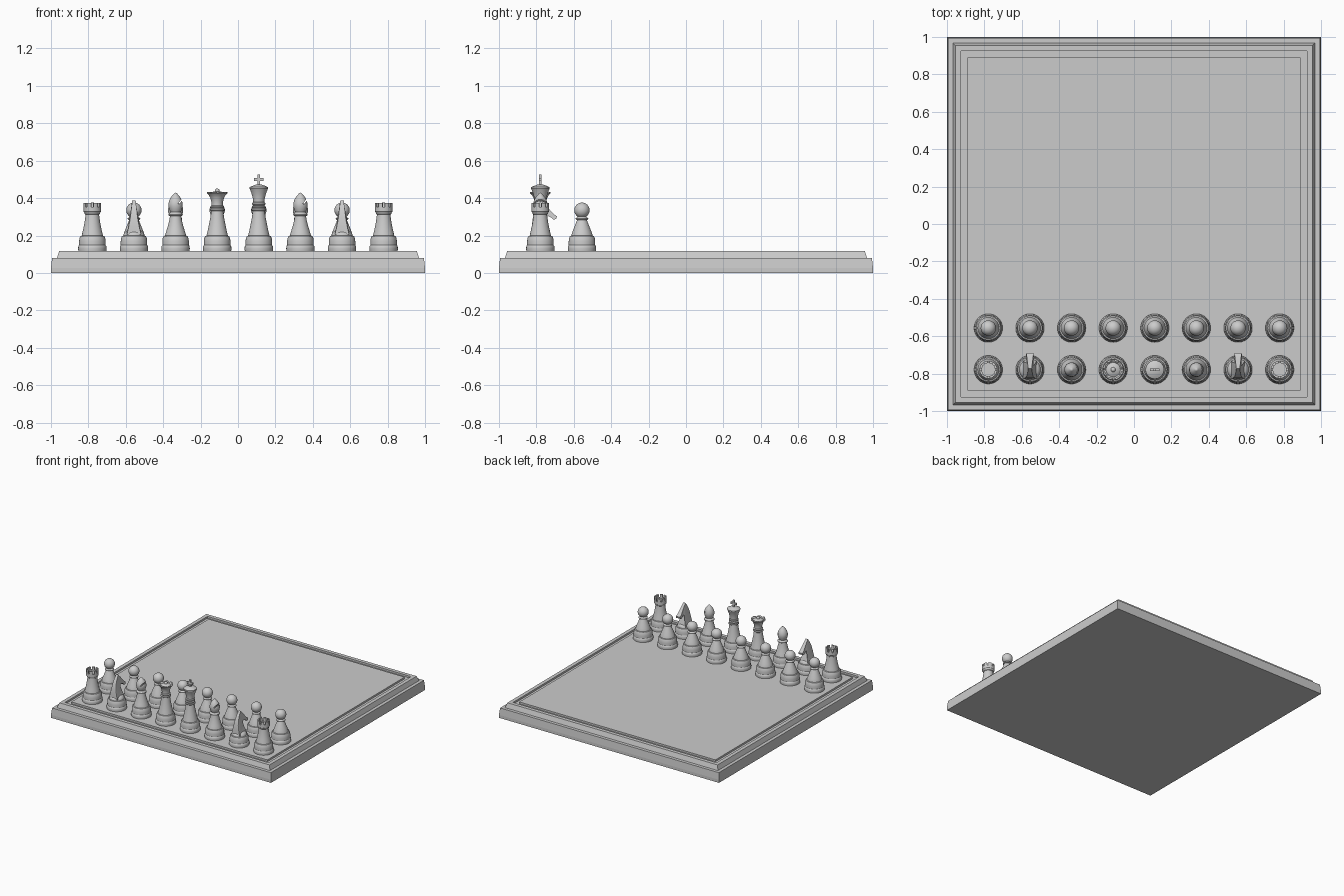
import bpy, bmesh, math
from mathutils import Matrix, Vector

if "Cube" in bpy.data.objects:
    bpy.data.objects.remove(bpy.data.objects["Cube"])

grey = bpy.data.materials.new("light grey")
grey.diffuse_color = (0.6, 0.6, 0.6, 1)
grey.use_nodes = True
grey.node_tree.nodes["Principled BSDF"].inputs["Base Color"].default_value = grey.diffuse_color
TOP = 0.118


def lathe(bm, profile, n=48, turn=0.0, wave=None):
    """Revolve (radius, z) points; wave(index, angle) gives a z offset."""
    rings = []
    for k, (r, z) in enumerate(profile):
        ring = []
        for i in range(n):
            a = turn + 2 * math.pi * i / n
            dz = wave(k, i) if wave else 0
            ring.append(bm.verts.new((r * math.cos(a), r * math.sin(a), z + dz)))
        rings.append(ring)
    for a, b in zip(rings, rings[1:]):
        for i in range(n):
            j = (i + 1) % n
            bm.faces.new((a[i], a[j], b[j], b[i]))


def ball(bm, r, z, squash=1.0):
    m = Matrix.Translation((0, 0, z)) @ Matrix.Diagonal((1, 1, squash, 1))
    bmesh.ops.create_uvsphere(bm, u_segments=32, v_segments=16, radius=r, matrix=m)


def box(bm, size, centre, rot=Matrix()):
    m = Matrix.Translation(centre) @ rot @ Matrix.Diagonal((*size, 1))
    bmesh.ops.create_cube(bm, size=1, matrix=m)


def finish(bm, name, angle=35):
    bmesh.ops.remove_doubles(bm, verts=bm.verts, dist=1e-5)
    bmesh.ops.recalc_face_normals(bm, faces=bm.faces)
    me = bpy.data.meshes.new(name)
    bm.to_mesh(me)
    bm.free()
    me.materials.append(grey)
    me.shade_smooth()
    me.set_sharp_from_angle(angle=math.radians(angle))
    return me


def place(me, name, x, y):
    ob = bpy.data.objects.new(name, me)
    ob.location = (x, y, 0)
    bpy.context.collection.objects.link(ob)
    return ob


# Board: square rings with a stepped edge and a shallow groove
bm = bmesh.new()
board = [(0, 0), (1, 0), (1, .025), (.994, .08), (.968, .08), (.955, TOP),
         (.925, TOP), (.925, TOP - .015), (.891, TOP - .015), (.891, TOP), (0, TOP)]
lathe(bm, [(r * math.sqrt(2), z) for r, z in board], 4, math.pi / 4)
place(finish(bm, "board", 5), "board", 0, 0)

# Turned foot shared by all pieces
FOOT = [(0, TOP), (.075, TOP), (.076, .130), (.075, .143), (.071, .148), (.071, .168),
        (.069, .185), (.064, .197), (.057, .199), (.056, .204)]

# Pawn
bm = bmesh.new()
lathe(bm, FOOT + [(.050, .222), (.041, .245), (.032, .268), (.026, .283), (.033, .286),
                  (.034, .292), (.027, .297), (.020, .305), (0, .31)])
ball(bm, .041, .335)
pawn = finish(bm, "pawn")

# Rook: hollow tower with eight merlons
bm = bmesh.new()
lathe(bm, FOOT + [(.050, .228), (.043, .262), (.038, .295), (.036, .312), (.041, .316),
                  (.042, .322), (.047, .328), (.047, .352), (.035, .352), (.035, .342), (0, .342)])
for k in range(8):
    arcs = []
    for s in range(5):
        a = 2 * math.pi * (k + .66 * s / 4 + .17) / 8
        c, d = math.cos(a), math.sin(a)
        arcs.append([bm.verts.new((r * c, r * d, z)) for r, z in
                     ((.035, .351), (.047, .351), (.047, .375), (.035, .375))])
    for p, q in zip(arcs, arcs[1:]):
        for i in range(4):
            j = (i + 1) % 4
            bm.faces.new((p[i], p[j], q[j], q[i]))
    bm.faces.new(arcs[0])
    bm.faces.new(arcs[-1])
rook = finish(bm, "rook")

# Knight: turned shoulder plus a thin carved head facing +y
bm = bmesh.new()
lathe(bm, FOOT + [(.053, .212), (.045, .222), (.030, .228), (0, .23)])
side = [(-.048, .205), (-.046, .245), (-.041, .29), (-.030, .33), (-.014, .362), (.006, .388),
        (.016, .374), (.032, .36), (.052, .335), (.074, .312), (.088, .303), (.084, .288),
        (.070, .285), (.055, .298), (.036, .306), (.022, .305), (.022, .285), (.030, .255),
        (.042, .225), (.046, .205)]


def half(z):
    return .009 + .013 * min(1, (.39 - z) / .12) + max(0, .27 - z) * .25


left = [bm.verts.new((-half(z), y, z)) for y, z in side]
right = [bm.verts.new((half(z), y, z)) for y, z in side]
for i in range(len(side)):
    j = (i + 1) % len(side)
    bm.faces.new((left[i], left[j], right[j], right[i]))
caps = [bm.faces.new(left), bm.faces.new(right)]
bmesh.ops.triangulate(bm, faces=caps)
knight = finish(bm, "knight")

# Bishop: pointed head with a slanting slit
bm = bmesh.new()
lathe(bm, FOOT + [(.049, .225), (.040, .255), (.033, .285), (.030, .303), (.038, .307),
                  (.039, .313), (.032, .319), (.028, .326), (.034, .340), (.038, .357),
                  (.038, .372), (.033, .390), (.024, .406), (.014, .417), (.010, .422),
                  (.006, .427), (0, .429)])
body = place(finish(bm, "bishop_body"), "bishop_body", 0, 0)
bm = bmesh.new()
box(bm, (.06, .12, .007), (.035, 0, .392), Matrix.Rotation(math.radians(-50), 4, 'Y'))
slit = place(finish(bm, "slit_cutter"), "slit_cutter", 0, 0)
slit.hide_render = True
mod = body.modifiers.new("slit", 'BOOLEAN')
mod.operation, mod.object, mod.solver = 'DIFFERENCE', slit, 'EXACT'
dg = bpy.context.evaluated_depsgraph_get()
bishop = bpy.data.meshes.new_from_object(body.evaluated_get(dg))
bishop.set_sharp_from_angle(angle=math.radians(35))
for ob in (body, slit):
    bpy.data.objects.remove(ob)

# Tall stem shared by queen and king
STEM = FOOT + [(.051, .225), (.044, .258), (.037, .295), (.032, .330), (.038, .334),
               (.039, .341), (.034, .346), (.037, .350), (.037, .356), (.030, .361)]

# Queen: flared crown with a scalloped rim
bm = bmesh.new()
crown = [(.030, .375), (.036, .400), (.044, .415), (.055, .426), (.055, .433),
         (.046, .433), (.038, .424), (.022, .434), (0, .438)]
rim = (len(STEM) + 4, len(STEM) + 5)
lathe(bm, STEM + crown, 48, 0, lambda k, i: -.007 if k in rim and i % 6 < 2 else 0)
ball(bm, .013, .438)
queen = finish(bm, "queen")

# King: flared crown, domed lid and cross
bm = bmesh.new()
lathe(bm, STEM + [(.036, .366), (.036, .373), (.030, .378), (.032, .400), (.039, .425),
                  (.047, .446), (.050, .452), (.049, .458), (.035, .465), (.015, .472), (0, .473)])
box(bm, (.015, .012, .062), (0, 0, .495))
box(bm, (.052, .012, .016), (0, 0, .499))
king = finish(bm, "king")

# Set out both rows
P = 0.2225
names = ["rook", "knight", "bishop", "queen", "king", "bishop", "knight", "rook"]
meshes = dict(rook=rook, knight=knight, bishop=bishop, queen=queen, king=king)
for i, name in enumerate(names):
    x = (i - 3.5) * P
    place(meshes[name], f"{name}_{i + 1}", x, -3.5 * P)
    place(pawn, f"pawn_{i + 1}", x, -2.5 * P)
